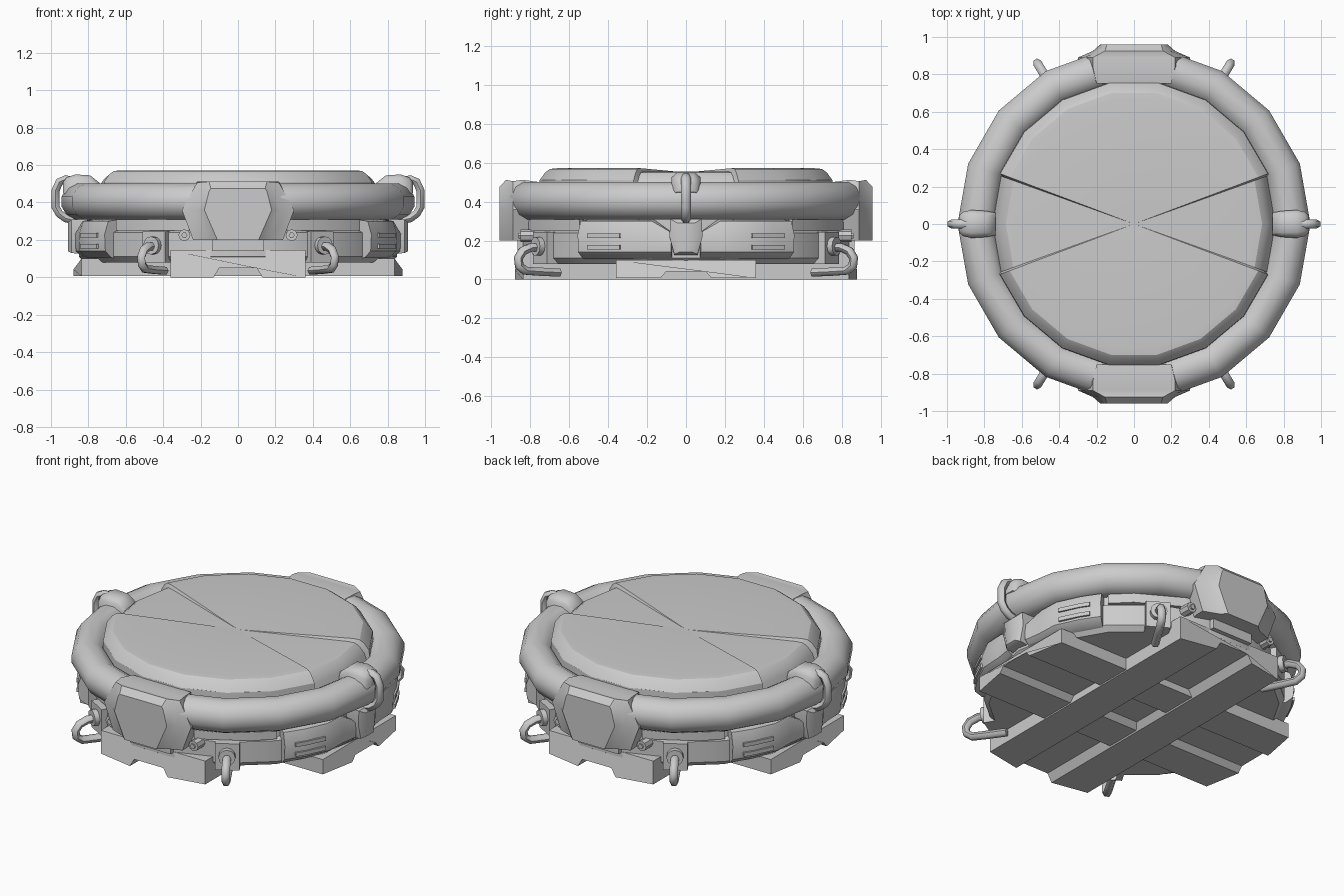
import bpy, bmesh
from math import radians, cos, sin, sqrt, pi
from mathutils import Matrix, Vector

cube = bpy.data.objects.get("Cube")
if cube:
    bpy.data.objects.remove(cube, do_unlink=True)

GREY = (0.6, 0.6, 0.6, 1)
metal = bpy.data.materials.new("plain_grey")
metal.use_nodes = True
metal.diffuse_color = GREY
metal.node_tree.nodes["Principled BSDF"].inputs["Base Color"].default_value = GREY


def finish(obj, smooth=38):
    obj.data.materials.clear()
    obj.data.materials.append(metal)
    bpy.ops.object.select_all(action='DESELECT')
    bpy.context.view_layer.objects.active = obj
    obj.select_set(True)
    bpy.ops.object.shade_smooth_by_angle(angle=radians(smooth))
    return obj


def loft(name, rings, closed=False, turn=0, smooth=38):
    """Bridge equal-sized rings of points; cap the ends unless closed."""
    bm = bmesh.new()
    loops = [[bm.verts.new(p) for p in ring] for ring in rings]
    n = len(loops[0])
    pairs = list(zip(loops, loops[1:]))
    if closed:
        pairs.append((loops[-1], loops[0]))
    else:
        bm.faces.new(loops[0])
        bm.faces.new(loops[-1])
    for a, b in pairs:
        for i in range(n):
            j = (i + 1) % n
            bm.faces.new((a[i], a[j], b[j], b[i]))
    bmesh.ops.remove_doubles(bm, verts=bm.verts, dist=0.0002)
    bmesh.ops.recalc_face_normals(bm, faces=bm.faces)
    bm.transform(Matrix.Rotation(radians(turn), 4, 'Z'))
    mesh = bpy.data.meshes.new(name)
    bm.to_mesh(mesh)
    bm.free()
    obj = bpy.data.objects.new(name, mesh)
    bpy.context.collection.objects.link(obj)
    return finish(obj, smooth)


def lathe(name, profile, angles, closed=True, turn=0, shape=None, smooth=38):
    """Sweep an (r, z) profile through a list of angles in degrees."""
    rings = []
    for a in angles:
        pts = [shape(a, r, z) for r, z in profile] if shape else profile
        rings.append([(r * cos(radians(a)), r * sin(radians(a)), z) for r, z in pts])
    return loft(name, rings, closed, turn, smooth)


def tube(name, path, radius, turn):
    """Round rod along an (r, z) path in a radial plane."""
    cu = bpy.data.curves.new(name, 'CURVE')
    cu.dimensions = '3D'
    cu.bevel_depth, cu.bevel_resolution, cu.use_fill_caps = radius, 1, True
    sp = cu.splines.new('POLY')
    sp.points.add(len(path) - 1)
    for p, (r, z) in zip(sp.points, path):
        p.co = (r * cos(radians(turn)), r * sin(radians(turn)), z, 1)
    obj = bpy.data.objects.new(name, cu)
    bpy.context.collection.objects.link(obj)
    bpy.ops.object.select_all(action='DESELECT')
    bpy.context.view_layer.objects.active = obj
    obj.select_set(True)
    bpy.ops.object.convert(target='MESH')
    return finish(bpy.context.view_layer.objects.active, 60)


def mirror(half):
    return half + [(-a, z) for a, z in reversed(half)]


def radial(name, layers, turn, smooth=38):
    """Stack of mirrored (side, z) outlines, each at its own distance out."""
    rings = [[(d, s, z) for s, z in mirror(half)] for d, half in layers]
    return loft(name, rings, turn=turn, smooth=smooth)


def box(name, d0, d1, side, z0, z1, turn, shift=0):
    ring = [(-side, z0), (side, z0), (side, z1), (-side, z1)]
    return loft(name, [[(d, s + shift, z) for s, z in ring] for d in (d0, d1)], turn=turn)


def disc(name, d0, d1, radius, z, turn, shift=0, sides=12):
    rings = [[(d, shift + radius * cos(2 * pi * i / sides), z + radius * sin(2 * pi * i / sides))
              for i in range(sides)] for d in (d0, d1)]
    return loft(name, rings, turn=turn)


full = range(0, 360, 20)

# Drum body and the fat bumper ring
lathe("drum_body", [(0, 0.08), (0.82, 0.08), (0.85, 0.11), (0.85, 0.24),
                    (0.82, 0.25), (0.82, 0.4), (0, 0.4)], full)
tyre = [(0.845 + 0.102 * cos(radians(t)), 0.405 + 0.1 * sin(radians(t)))
        for t in range(15, 375, 30)]
lathe("bumper_ring", tyre, full, smooth=45)


# Lid, lowered and narrowed between two steps at the sides
def lid_shape(a, r, z):
    low = abs(sin(radians(a))) < sin(radians(20.2)) and z > 0.5
    return (r - 0.025 if low and r > 0.1 else r, z - 0.018 if low and r > 0.1 else z)


steps = [19.8, 20.6, 159.4, 160.2, 199.8, 200.6, 339.4, 340.2]
lid_angles = sorted([a for a in full if a not in (20, 160, 200, 340)] + steps)
lathe("lid", [(0, 0.4), (0.77, 0.4), (0.765, 0.51), (0.735, 0.55), (0.71, 0.568),
              (0.67, 0.572), (0, 0.55)], lid_angles, shape=lid_shape, smooth=30)

# Crossed floor beams with a channel underneath
def beam(name, turn, base, top, notch):
    section = mirror([(0.1, notch), (0.13, base), (0.36, base), (0.36, top)])
    ends = [[(k * min(0.88, sqrt(0.83 - s * s)), s, z) for s, z in section] for k in (-1, 1)]
    loft(name, ends, turn=turn)


beam("long_floor_beam", 90, 0.0, 0.145, 0.05)
beam("cross_floor_beam", 0, 0.008, 0.1, 0.042)

# Front and back clamps gripping the ring
for label, turn in (("front", -90), ("back", 90)):
    radial(label + "_clamp", [
        (0.75, [(0.20, 0.50), (0.20, 0.46), (0.27, 0.36), (0.22, 0.2)]),
        (0.84, [(0.22, 0.512), (0.23, 0.47), (0.29, 0.36), (0.24, 0.2)]),
        (0.89, [(0.22, 0.505), (0.24, 0.47), (0.30, 0.36), (0.24, 0.2)]),
        (0.925, [(0.155, 0.512), (0.19, 0.47), (0.22, 0.36), (0.15, 0.2)]),
        (0.96, [(0.145, 0.475), (0.155, 0.46), (0.18, 0.36), (0.11, 0.2)])], turn, 30)
    box(label + "_clamp_foot", 0.8, 0.865, 0.14, 0.14, 0.21, turn)
    for k in (-1, 1):
        disc(label + "_bolt", 0.78, 0.85, 0.032, 0.225, turn, 0.287 * k, 8)
        disc(label + "_bolt_head", 0.84, 0.86, 0.016, 0.225, turn, 0.287 * k, 6)
        # Narrow ledge strip beside the clamp
        lathe(label + "_ledge", [(0.8, 0.25), (0.85, 0.25), (0.85, 0.31), (0.8, 0.31)],
              [k * a for a in (18, 20, 40, 50)], False, turn)

# Side armour, keel, ring clip and handle
for label, turn in (("left", 0), ("right", 180)):
    for k in (-1, 1):
        lathe(label + "_panel", [(0.8, 0.1), (0.86, 0.105), (0.9, 0.14), (0.905, 0.23),
                                 (0.88, 0.3), (0.8, 0.31)],
              [k * a for a in (5, 12, 20, 30, 38)], False, turn,
              lambda a, r, z: (r - (0.03 if abs(a) < 15 and r > 0.85 else 0),
                               min(z, 0.24) if abs(a) < 10 else z))
        for z in (0.165, 0.225):
            lathe(label + "_panel_slat", [(0.89, z - 0.012), (0.912, z - 0.012),
                                          (0.912, z + 0.012), (0.89, z + 0.012)],
                  [k * a for a in (22, 30, 34)], False, turn)
    radial(label + "_keel", [
        (0.8, [(0.08, 0.31), (0.085, 0.22), (0.06, 0.12)]),
        (0.89, [(0.08, 0.31), (0.085, 0.22), (0.06, 0.13)]),
        (0.91, [(0.045, 0.29), (0.05, 0.22), (0.035, 0.14)])], turn)
    radial(label + "_clip", [
        (0.74, [(0.05, 0.505), (0.06, 0.48), (0.06, 0.44)]),
        (0.79, [(0.045, 0.545), (0.07, 0.52), (0.07, 0.44)]),
        (0.87, [(0.045, 0.55), (0.075, 0.525), (0.075, 0.43)]),
        (0.915, [(0.04, 0.535), (0.065, 0.51), (0.065, 0.44)]),
        (0.935, [(0.03, 0.51), (0.045, 0.49), (0.045, 0.45)])], turn, 60)
    tube(label + "_handle", [(0.87, 0.51), (0.92, 0.525), (0.955, 0.51), (0.975, 0.465),
                             (0.975, 0.375), (0.955, 0.34), (0.92, 0.315), (0.85, 0.30)],
         0.025, turn)

# Four tie-down hooks on the diagonals
for turn in (59, 121, 239, 301):
    box("hook_plate", 0.8, 0.875, 0.07, 0.08, 0.245, turn)
    disc("hook_boss", 0.86, 0.905, 0.048, 0.17, turn)
    tube("tie_hook", [(0.86, 0.165), (0.93, 0.165), (0.98, 0.145), (1.005, 0.11),
                      (1.0, 0.07), (0.965, 0.045), (0.88, 0.04), (0.76, 0.035)], 0.024, turn)
